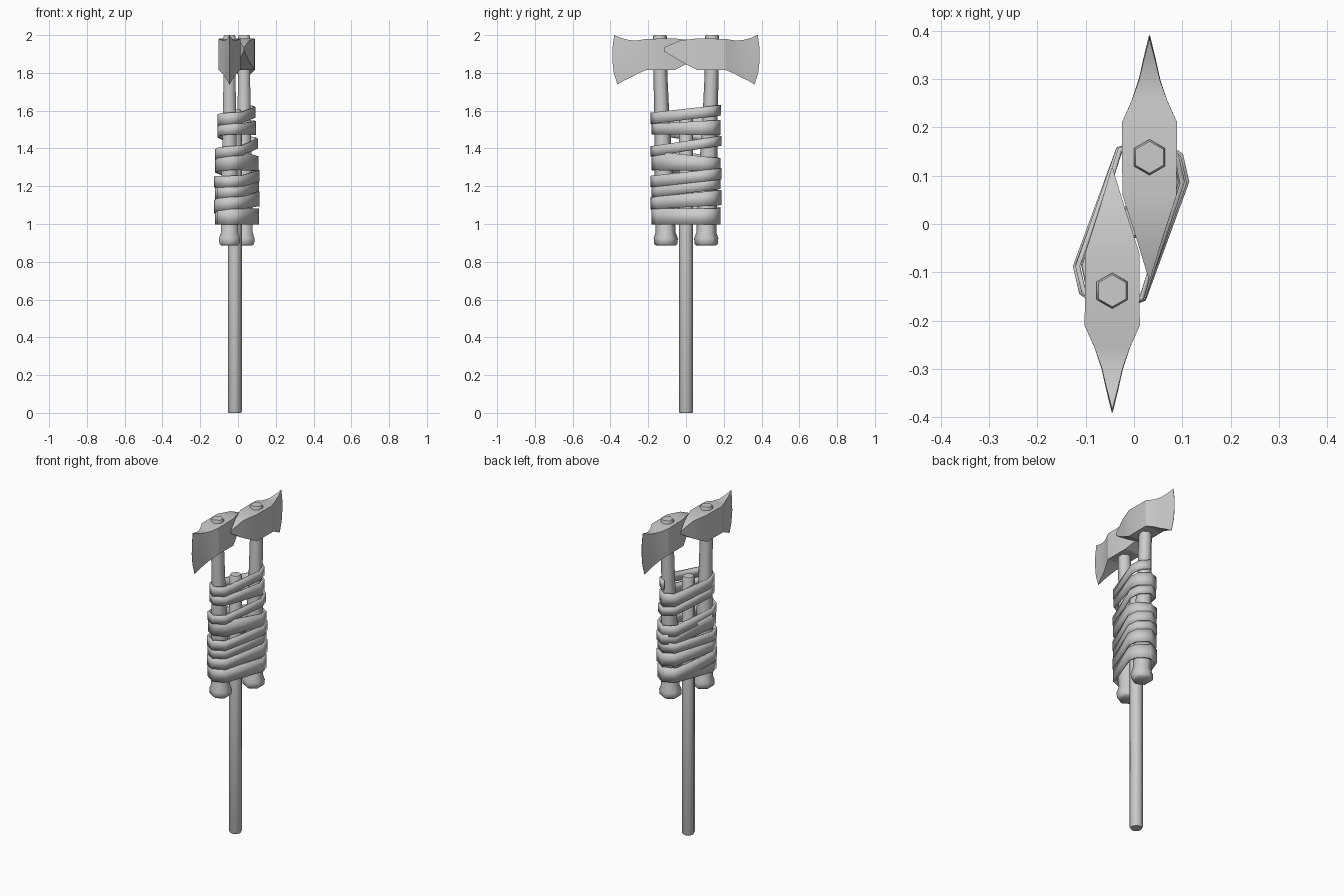
import bpy, bmesh, math
from mathutils import Vector

cube = bpy.data.objects.get("Cube")
if cube:
    bpy.data.objects.remove(cube, do_unlink=True)

grey = bpy.data.materials.new("plain grey")
grey.use_nodes = True
grey.diffuse_color = (0.6, 0.6, 0.6, 1)
grey.node_tree.nodes["Principled BSDF"].inputs["Base Color"].default_value = (0.6, 0.6, 0.6, 1)


def finish(name, bm, smooth_angle):
    bmesh.ops.recalc_face_normals(bm, faces=bm.faces)
    mesh = bpy.data.meshes.new(name)
    bm.to_mesh(mesh)
    bm.free()
    mesh.materials.append(grey)
    ob = bpy.data.objects.new(name, mesh)
    bpy.context.collection.objects.link(ob)
    bpy.ops.object.select_all(action='DESELECT')
    ob.select_set(True)
    bpy.context.view_layer.objects.active = ob
    bpy.ops.object.shade_smooth_by_angle(angle=math.radians(smooth_angle))
    return ob


def loft(bm, rings):
    """Skin closed rings of points and cap both ends."""
    rows = [[bm.verts.new(p) for p in ring] for ring in rings]
    n = len(rows[0])
    for a, b in zip(rows, rows[1:]):
        for i in range(n):
            j = (i + 1) % n
            bm.faces.new((a[i], a[j], b[j], b[i]))
    bm.faces.new(rows[0])
    bm.faces.new(rows[-1])


def rod(name, sides, profile):
    """Profile rows: radius, centre x, centre y, z."""
    bm = bmesh.new()
    turn = [math.pi / 2 + i * math.tau / sides for i in range(sides)]
    loft(bm, [[(x + r * math.cos(a), y + r * math.sin(a), z) for a in turn]
              for r, x, y, z in profile])
    return finish(name, bm, 65)


def axe_head(name, cx, s):
    # Sections from rear spike to cutting edge: y, half width, top, bottom
    sections = [(-.116, .001, 1.935, 1.915), (-.03, .027, 1.972, 1.862),
                (.06, .056, 1.982, 1.815), (.21, .057, 1.98, 1.815),
                (.255, .037, 1.972, 1.797), (.30, .022, 1.973, 1.777),
                (.345, .012, 1.983, 1.76), (.39, .001, 2.0, 1.738)]
    bow = (.01, .001, 0, .007, .027)
    rings = []
    for y, w, top, bottom in sections:
        curve = max(0, (y - .25) / .14)
        side = [(y - b * curve, top + (bottom - top) * i / 4) for i, b in enumerate(bow)]
        rings.append([(cx + s * w, s * py, z) for py, z in side] +
                     [(cx - s * w, s * py, z) for py, z in reversed(side)])
    bm = bmesh.new()
    loft(bm, rings)
    return finish(name, bm, 20)


# Central pole
rod("pole", 8, [(.033, -.017, 0, 0), (.037, -.017, 0, .008),
                (.037, -.017, 0, 1.59), (.031, -.017, 0, 1.605)])

# Two opposed axes
for label, cx, s in (("left", .032, 1), ("right", -.045, -1)):
    rod(label + "_handle", 6, [(r, cx, s * y, z) for r, y, z in (
        (.05, .107, .885), (.062, .107, .895), (.064, .107, .925),
        (.053, .108, .955), (.052, .112, 1.06), (.048, .118, 1.3),
        (.04, .127, 1.55), (.037, .136, 1.8), (.037, .138, 1.99), (.033, .138, 2.0))])
    axe_head(label + "_axe_head", cx, s)

# Long strap wound upward around the three shafts
half = [Vector(p) for p in ((-.042, -.178), (.026, -.15), (.112, .085), (.1, .138), (.042, .178))]
# Each row is a half turn: centre height, half height
turns = [(1.045, .045), (1.04, .042), (1.04, .042), (1.11, .032), (1.14, .04),
         (1.17, .03), (1.215, .03), (1.225, .03), (1.265, .03), (1.335, .05),
         (1.315, .034), (1.385, .027), (1.44, .026), (1.503, .028), (1.51, .04),
         (1.56, .03), (1.602, .028)]
bm = bmesh.new()
previous = None
for k in range(len(turns) - 1):
    s = -1 if k % 2 == 0 else 1
    (z0, h0), (z1, h1) = turns[k], turns[k + 1]
    for i, p in enumerate(half):
        if k and i == 0:
            continue
        t = (p.y - half[0].y) / (half[-1].y - half[0].y)
        z, h = z0 + (z1 - z0) * t, h0 + (h1 - h0) * t
        # The upper turns are wound tighter, and alternate turns lie over others
        width = 1 - max(0, z - 1.3) * .65
        layer = 1 + .03 * ((k // 2) % 2)
        x, y = -.006 + s * p.x * width * layer, s * p.y * (.95 + .05 * width) * layer
        edge = [bm.verts.new((x, y, z - h)), bm.verts.new((x, y, z + h))]
        if previous:
            bm.faces.new((previous[0], edge[0], edge[1], previous[1]))
        previous = edge
strap = finish("strap", bm, 20)
solid = strap.modifiers.new("thickness", 'SOLIDIFY')
solid.thickness = .01
solid.offset = 0
